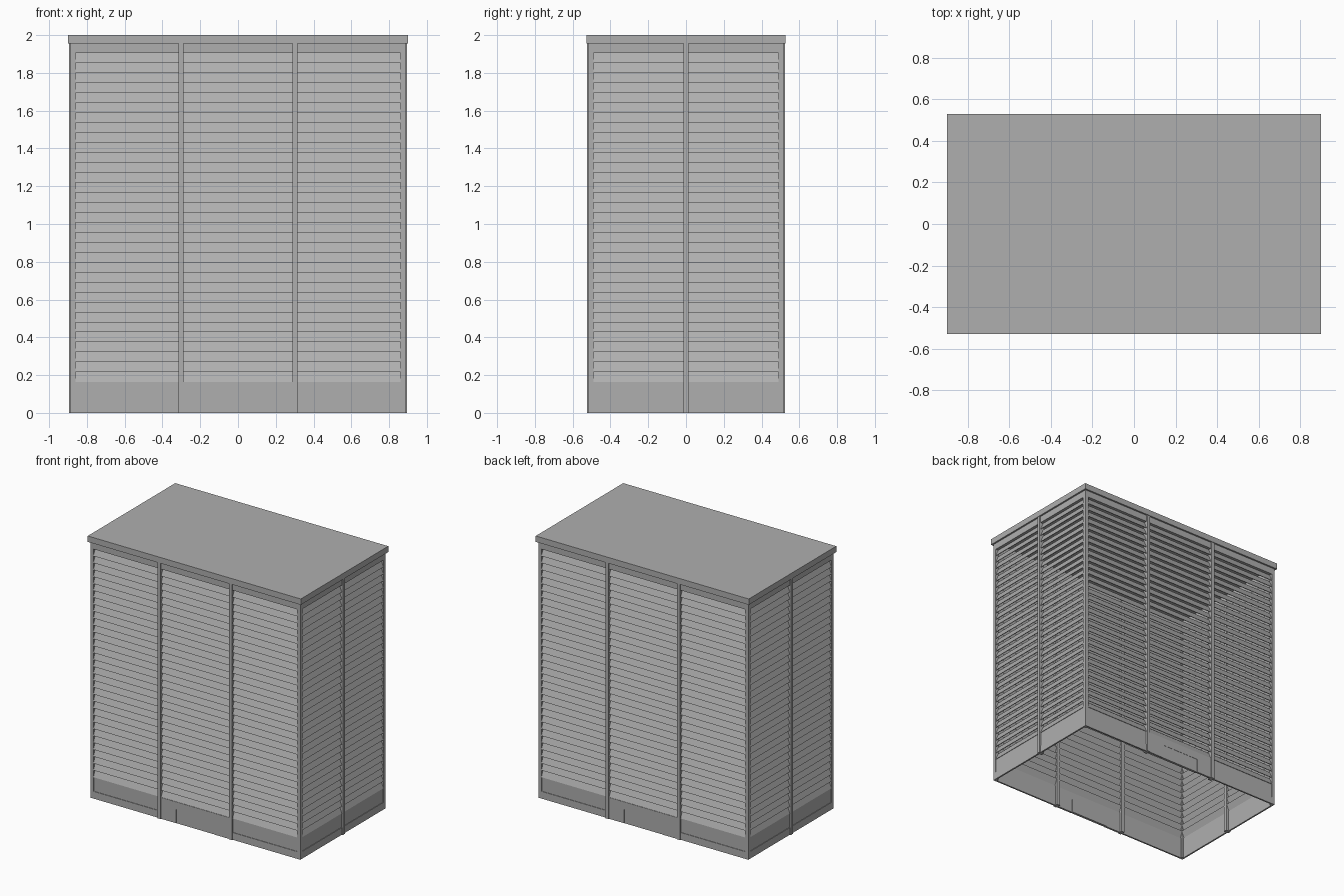
import bpy
import bmesh
from math import pi
from mathutils import Matrix, Vector

cube = bpy.data.objects.get("Cube")
if cube:
    bpy.data.objects.remove(cube, do_unlink=True)

grey = bpy.data.materials.new("plain_grey")
grey.use_nodes = True
grey.diffuse_color = (0.43, 0.43, 0.43, 1)
grey.node_tree.nodes["Principled BSDF"].inputs["Base Color"].default_value = grey.diffuse_color

# Main dimensions
ROOF_Z, HEAD_Z, PANEL_Z, SILL_Z = 1.955, 1.905, 0.163, 0.055
HALF_X, HALF_Y = 0.887, 0.515
FRAME = 0.026
SLATS = 33
PITCH = (HEAD_Z - PANEL_Z) / SLATS


def add_box(bm, low, high):
    low, high = Vector(low), Vector(high)
    matrix = Matrix.Translation((low + high) / 2) @ Matrix.Diagonal((*(high - low), 1))
    bmesh.ops.create_cube(bm, size=1, matrix=matrix)


def finish(bm, name, turn=0):
    bmesh.ops.recalc_face_normals(bm, faces=bm.faces)
    mesh = bpy.data.meshes.new(name)
    bm.to_mesh(mesh)
    bm.free()
    mesh.materials.append(grey)
    obj = bpy.data.objects.new(name, mesh)
    obj.rotation_euler.z = turn
    bpy.context.collection.objects.link(obj)
    return obj


def boxes(name, parts, turn=0):
    bm = bmesh.new()
    for low, high in parts:
        add_box(bm, low, high)
    return finish(bm, name, turn)


def louvres(name, half, face, turn):
    # One sloping slat, leaning inward at its top, repeated upward
    depth, thick = 0.028, 0.005
    profile = [(-face, 0), (-face + thick, 0), (-face + depth, PITCH), (-face + depth - thick, PITCH)]
    bm = bmesh.new()
    ring = [bm.verts.new((-half, y, PANEL_Z + z)) for y, z in profile]
    end = bm.faces.new(ring)
    new = bmesh.ops.extrude_face_region(bm, geom=[end])["geom"]
    bmesh.ops.translate(bm, vec=(2 * half, 0, 0), verts=[g for g in new if isinstance(g, bmesh.types.BMVert)])
    bm.faces.ensure_lookup_table()
    if not any(all(abs(v.co.x + half) < 1e-5 for v in f.verts) for f in bm.faces):
        bm.faces.new(ring)
    slat = finish(bm, name, turn)
    array = slat.modifiers.new("stack", 'ARRAY')
    array.count = SLATS
    array.use_relative_offset = False
    array.use_constant_offset = True
    array.constant_offset_displace = (0, 0, PITCH)


def build_wall(side, half, face, posts, turn):
    inner = half - FRAME
    back = -face + FRAME
    # Header, sill and the set-back panel above the sill
    boxes(side + "_header", [((-inner, -face, HEAD_Z), (inner, back, ROOF_Z))], turn)
    boxes(side + "_sill", [((-inner, -face, 0), (inner, -face + 0.012, SILL_Z))], turn)
    boxes(side + "_kick_panel", [((-inner, -face + 0.004, SILL_Z), (inner, -face + 0.012, PANEL_Z))], turn)
    # Upright posts standing slightly proud of the frame
    boxes(side + "_posts", [((p - 0.013, -face - 0.009, 0), (p + 0.013, back + 0.006, ROOF_Z)) for p in posts], turn)
    louvres(side + "_louvres", inner, face, turn)
    # Flush centre panel with a shallow low hatch
    if len(posts) == 2:
        y0, y1, edge, top = -face - 0.003, -face + 0.012, 0.16, 0.105
        x = posts[1]
        boxes(side + "_centre_panel", [
            ((-x, y0, 0), (-edge, y1, PANEL_Z)),
            ((edge, y0, 0), (x, y1, PANEL_Z)),
            ((-edge, y0, top), (edge, y1, PANEL_Z))], turn)
        boxes(side + "_hatch", [((-edge, -face - 0.001, 0), (edge, y1 + 0.006, top))], turn)


for side, turn in (("front", 0), ("back", pi)):
    build_wall(side, HALF_X, HALF_Y, (-0.302, 0.302), turn)
for side, turn in (("left", pi / 2), ("right", -pi / 2)):
    build_wall(side, HALF_Y, HALF_X, (0,), turn)

# Corner posts
for x_name, sx in (("left", 1), ("right", -1)):
    for y_name, sy in (("back", 1), ("front", -1)):
        xs = sorted((sx * HALF_X, sx * (HALF_X - FRAME)))
        ys = sorted((sy * HALF_Y, sy * (HALF_Y - FRAME)))
        boxes(f"{y_name}_{x_name}_corner_post", [((xs[0], ys[0], 0), (xs[1], ys[1], ROOF_Z))])

# Flat roof slab
boxes("roof", [((-0.9, -0.528, ROOF_Z), (0.9, 0.528, 2))])
